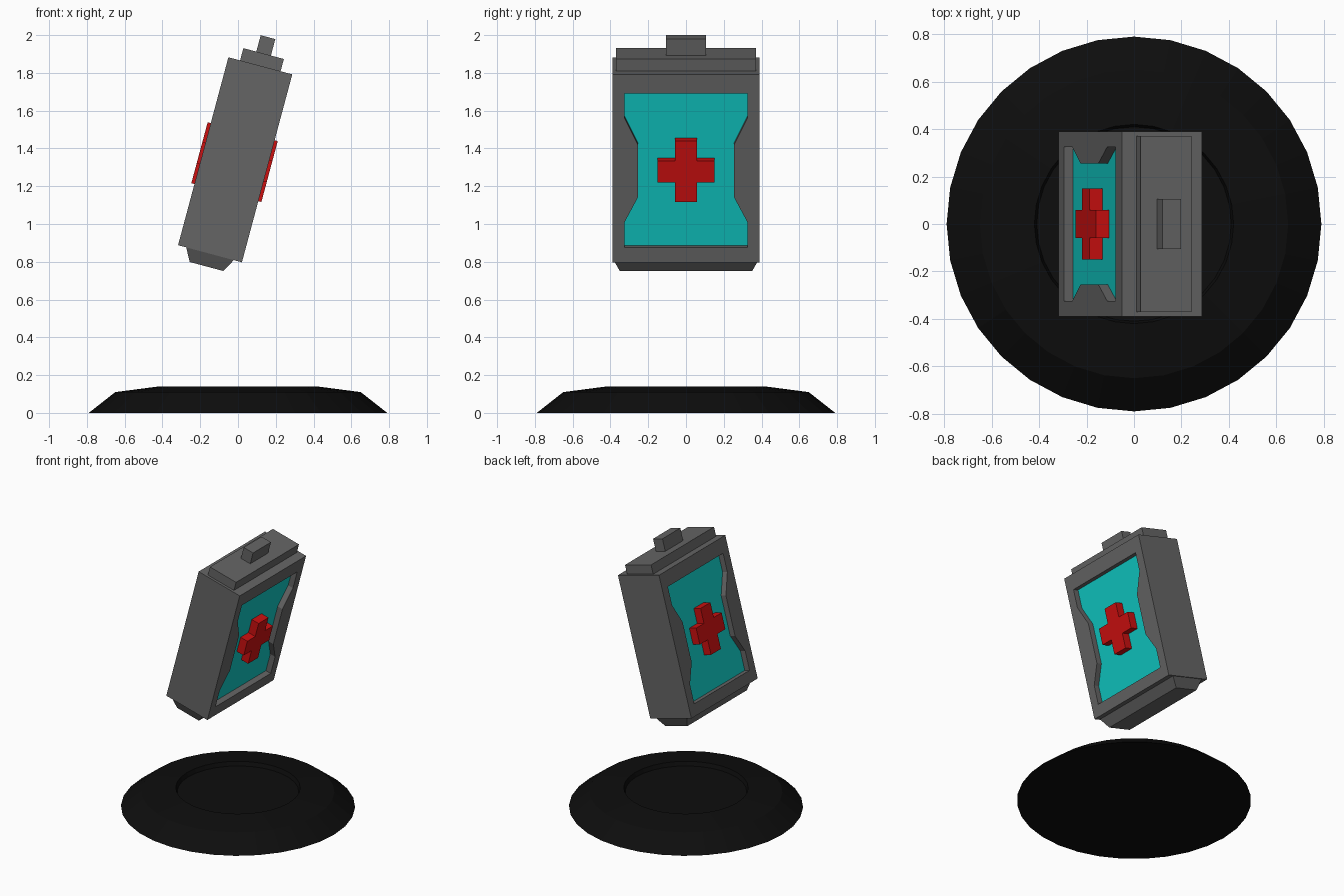
import bpy, bmesh, math
from mathutils import Matrix

cube = bpy.data.objects.get("Cube")
if cube:
    bpy.data.objects.remove(cube, do_unlink=True)


def material(name, rgb):
    m = bpy.data.materials.new(name)
    m.use_nodes = True
    m.diffuse_color = (*rgb, 1)
    bsdf = next(n for n in m.node_tree.nodes if n.type == 'BSDF_PRINCIPLED')
    bsdf.inputs["Base Color"].default_value = (*rgb, 1)
    return m


GREY = material("grey metal", (0.13, 0.13, 0.13))
CYAN = material("cyan panel", (0.005, 0.58, 0.55))
RED = material("red", (0.6, 0.005, 0.005))
BLACK = material("black", (0.004, 0.004, 0.004))

# The canister floats above the stand, leaning toward +x
TILT = Matrix.Translation((-0.015, 0, 1.34)) @ Matrix.Rotation(math.radians(15), 4, 'Y')


def finish(name, bm, mat, matrix=TILT):
    bmesh.ops.recalc_face_normals(bm, faces=bm.faces)
    me = bpy.data.meshes.new(name)
    bm.to_mesh(me)
    bm.free()
    me.transform(matrix)
    me.materials.append(mat)
    ob = bpy.data.objects.new(name, me)
    bpy.context.collection.objects.link(ob)
    return ob


def block(name, hx, hy, z0, z1, mat, bottom=(1, 1)):
    """Box of half sizes hx, hy; the bottom can be narrowed."""
    bm = bmesh.new()
    bmesh.ops.create_cube(bm, size=2)
    for v in bm.verts:
        low = v.co.z < 0
        v.co.x *= hx * (bottom[0] if low else 1)
        v.co.y *= hy * (bottom[1] if low else 1)
        v.co.z = z0 if low else z1
    return finish(name, bm, mat)


def prism(name, outline, x0, x1, mat):
    """Extrude a (y, z) outline from x0 to x1."""
    bm = bmesh.new()
    face = bm.faces.new([bm.verts.new((x0, y, z)) for y, z in outline])
    ext = bmesh.ops.extrude_face_region(bm, geom=[face])
    for v in ext["geom"]:
        if isinstance(v, bmesh.types.BMVert):
            v.co.x = x1
    return finish(name, bm, mat)


# Canister body, cap, button and tapered foot
body = block("body", 0.175, 0.39, -0.515, 0.515, GREY)
block("cap", 0.111, 0.37, 0.51, 0.582, GREY)
block("button", 0.04, 0.105, 0.578, 0.672, GREY)
block("foot", 0.132, 0.385, -0.585, -0.512, GREY, bottom=(0.7, 0.91))

# Hourglass window outline and cross outline
half = [(0.325, -0.433), (0.325, -0.295), (0.255, -0.16),
        (0.255, 0.13), (0.325, 0.275), (0.325, 0.409)]
window = half + [(-y, z) for y, z in reversed(half)]
quarter = [(0.15, 0.059), (0.058, 0.059), (0.058, 0.167)]
right = [(y, -z) for y, z in reversed(quarter)] + quarter
cross = [(y, z - 0.013) for y, z in right + [(-y, -z) for y, z in right]]

# Recessed panel with a raised cross on both broad sides
for side, s in (("left", 1), ("right", -1)):
    cutter = prism("window_cutter", window, s * 0.131, s * 0.25, GREY)
    cutter.hide_render = True
    mod = body.modifiers.new("window", 'BOOLEAN')
    mod.operation, mod.solver, mod.object = 'DIFFERENCE', 'EXACT', cutter
    bpy.context.view_layer.objects.active = body
    bpy.ops.object.modifier_apply(modifier=mod.name)
    bpy.data.objects.remove(cutter, do_unlink=True)
    prism(side + "_panel", window, s * 0.128, s * 0.134, CYAN)
    prism(side + "_cross", cross, s * 0.13, s * 0.192, RED)

# Round stand with sloped rim and shallow dish
bm = bmesh.new()
rings = []
for r, z in [(0.79, 0), (0.65, 0.11), (0.42, 0.14), (0.41, 0.11)]:
    ring = bmesh.ops.create_circle(bm, segments=32, radius=r,
                                   matrix=Matrix.Translation((0, 0, z)))["verts"]
    if rings:
        for i in range(32):
            j = (i + 1) % 32
            bm.faces.new((rings[-1][i], rings[-1][j], ring[j], ring[i]))
    rings.append(ring)
bm.faces.new(rings[0])
bm.faces.new(rings[-1])
finish("stand", bm, BLACK, Matrix.Identity(4))
